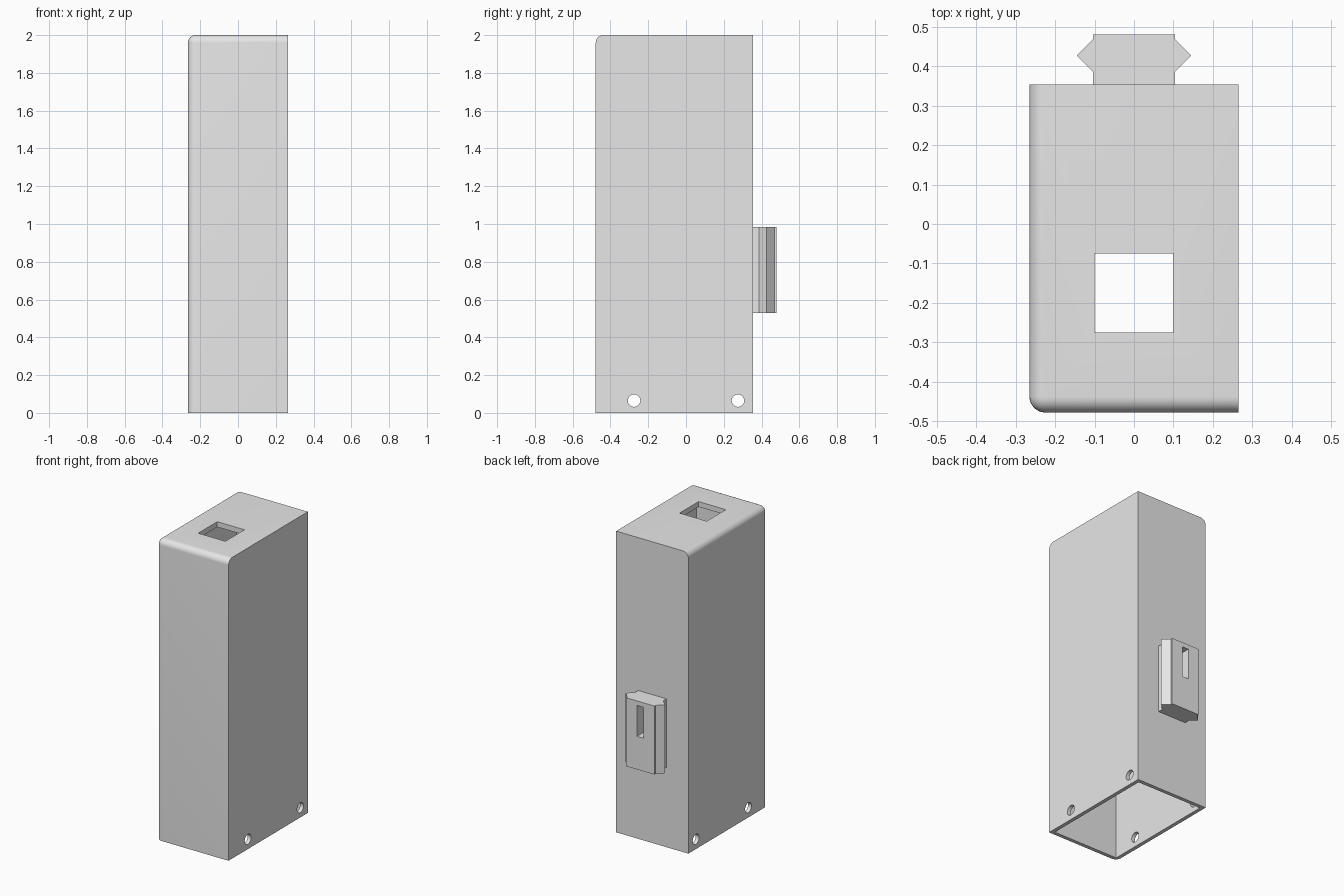
import bpy, bmesh, math
from mathutils import Matrix, Vector

if "Cube" in bpy.data.objects:
    bpy.data.objects.remove(bpy.data.objects["Cube"], do_unlink=True)

grey = bpy.data.materials.new("light_grey")
grey.use_nodes = True
grey.diffuse_color = (0.8, 0.8, 0.8, 1)
grey.node_tree.nodes["Principled BSDF"].inputs["Base Color"].default_value = (0.8, 0.8, 0.8, 1)

HALF_W, FRONT, BACK, HEIGHT = 0.265, -0.478, 0.354, 2.0
WALL, ROOF, ROUND = 0.025, 0.035, 0.04


def add_object(name, bm):
    mesh = bpy.data.meshes.new(name)
    bmesh.ops.recalc_face_normals(bm, faces=bm.faces)
    bm.to_mesh(mesh)
    bm.free()
    mesh.materials.append(grey)
    obj = bpy.data.objects.new(name, mesh)
    bpy.context.collection.objects.link(obj)
    return obj


def box(low, high):
    bm = bmesh.new()
    low, high = Vector(low), Vector(high)
    size = Matrix.Diagonal((*(high - low), 1))
    bmesh.ops.create_cube(bm, size=1, matrix=Matrix.Translation((low + high) / 2) @ size)
    return bm


def cut(target, cutter):
    cutter.hide_render = True
    mod = target.modifiers.new("cut", "BOOLEAN")
    mod.operation = "DIFFERENCE"
    mod.solver = "EXACT"
    mod.object = cutter
    bpy.ops.object.select_all(action="DESELECT")
    bpy.context.view_layer.objects.active = target
    target.select_set(True)
    bpy.ops.object.modifier_apply(modifier=mod.name)
    bpy.data.objects.remove(cutter, do_unlink=True)


# Housing: the three edges meeting at one top front corner are rounded
bm = box((-HALF_W, FRONT, 0), (HALF_W, BACK, HEIGHT))
corner = min(bm.verts, key=lambda v: v.co.x + v.co.y - v.co.z)
bmesh.ops.bevel(bm, geom=list(corner.link_edges), offset=ROUND, segments=8,
                profile=0.5, affect="EDGES")
housing = add_object("housing", bm)

# Hollow interior, open at the bottom
cut(housing, add_object("cavity_cutter", box(
    (-HALF_W + WALL, FRONT + WALL, -0.1), (HALF_W - WALL, BACK - WALL, HEIGHT - ROOF))))

# Square opening in the roof
cut(housing, add_object("roof_cutter", box((-0.1, -0.275, 1.8), (0.1, -0.075, 2.1))))

# Screw holes through both side walls
for y in (-0.275, 0.275):
    bm = bmesh.new()
    place = Matrix.Translation((0, y, 0.065)) @ Matrix.Rotation(math.pi / 2, 4, "Y")
    bmesh.ops.create_cone(bm, cap_ends=True, segments=32, radius1=0.033, radius2=0.033,
                          depth=1, matrix=place)
    cut(housing, add_object("screw_hole_cutter", bm))

# Mounting rail with V-shaped flanks on the back
half = [(0.104, BACK - 0.005), (0.104, 0.386), (0.145, 0.427), (0.104, 0.468), (0.104, 0.48)]
outline = half + [(-x, y) for x, y in reversed(half)]
bm = bmesh.new()
face = bm.faces.new([bm.verts.new((x, y, 0.53)) for x, y in outline])
top = bmesh.ops.extrude_face_region(bm, geom=[face])["geom"]
bmesh.ops.translate(bm, vec=(0, 0, 0.455),
                    verts=[v for v in top if isinstance(v, bmesh.types.BMVert)])
rail = add_object("mounting_rail", bm)

# Upright slot in the rail
cut(rail, add_object("slot_cutter", box((-0.024, 0.37, 0.75), (0.024, 0.6, 0.955))))

# Smooth shading with crisp edges
bpy.ops.object.select_all(action="DESELECT")
for obj in (housing, rail):
    obj.select_set(True)
bpy.context.view_layer.objects.active = housing
bpy.ops.object.shade_smooth_by_angle(angle=math.radians(30))
